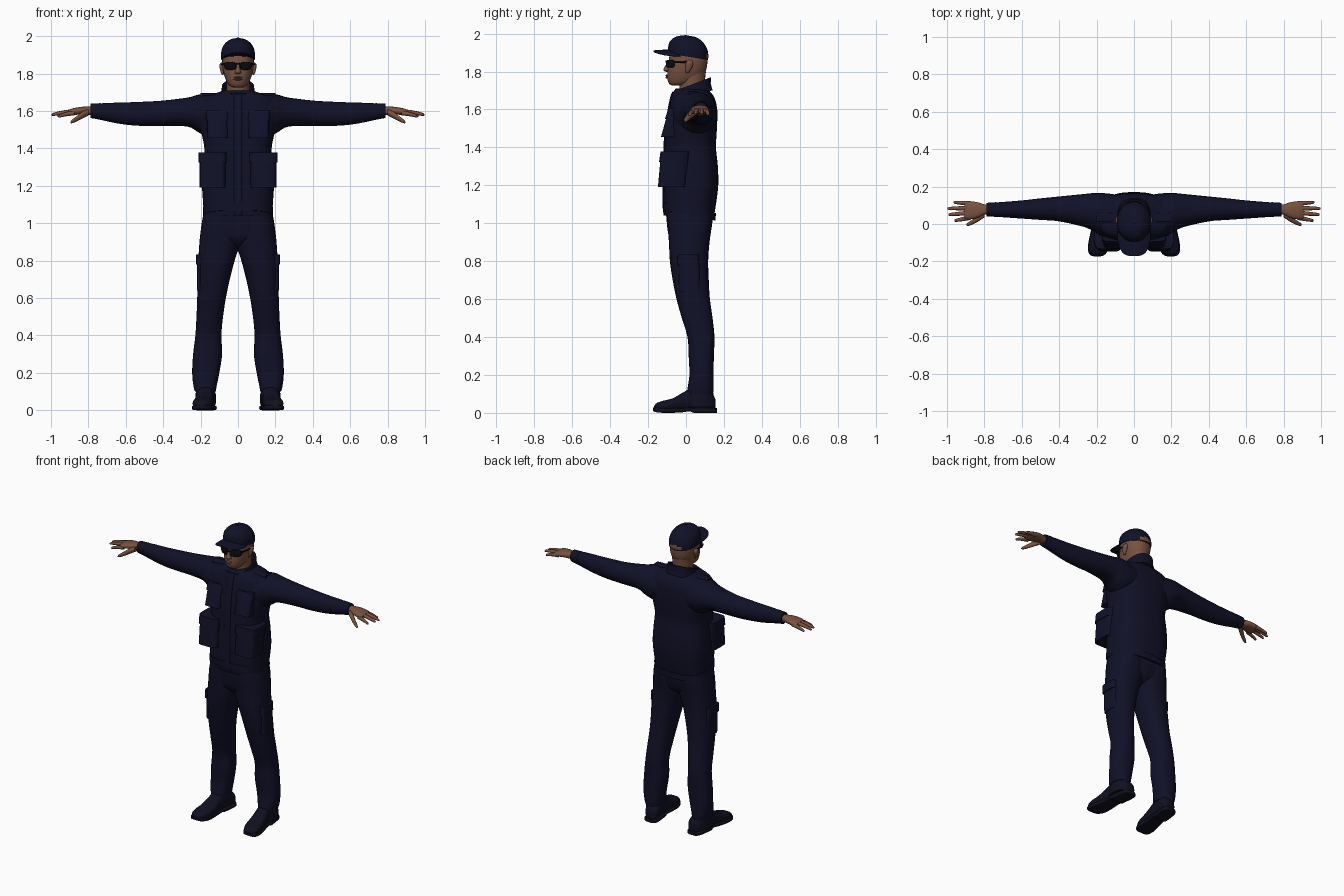
import bpy, bmesh, math


def material(name, rgb):
    m = bpy.data.materials.new(name)
    m.diffuse_color = (*rgb, 1)
    return m


NAVY = material("navy cloth", (0.0055, 0.0055, 0.021))
BOOT = material("boot leather", (0.005, 0.005, 0.015))
SKIN = material("brown skin", (0.19, 0.085, 0.05))
LIPS = material("lips", (0.15, 0.06, 0.042))
DARK = material("dark lens", (0.003, 0.003, 0.006))


def spline(rows, steps):
    """Smooth in-between sections."""
    out = []
    for i in range(len(rows) - 1):
        p = [rows[max(i - 1, 0)], rows[i], rows[i + 1], rows[min(i + 2, len(rows) - 1)]]
        for s in range(steps):
            t = s / steps
            out.append([0.5 * (2 * b + (c - a) * t + (2 * a - 5 * b + 4 * c - d) * t * t
                               + (3 * b - a - 3 * c + d) * t ** 3) for a, b, c, d in zip(*p)])
    return out + [list(rows[-1])]


def loft(name, axis, rows, mat, power=2.0, n=24, steps=4, mirror=False, warp=None):
    """Skin over sections (position, a_min, a_max, b_min, b_max) along an axis."""
    order = {'x': (2, 0, 1), 'y': (0, 2, 1), 'z': (0, 1, 2)}[axis]
    bm = bmesh.new()
    rings = []
    for t, a0, a1, b0, b1 in spline(rows, steps):
        ring = []
        for k in range(n):
            ang = 2 * math.pi * k / n
            c, s = math.cos(ang), math.sin(ang)
            u = math.copysign(abs(c) ** (2 / power), c)
            v = math.copysign(abs(s) ** (2 / power), s)
            p = ((a0 + a1) / 2 + u * (a1 - a0) / 2, (b0 + b1) / 2 + v * (b1 - b0) / 2, t)
            co = [p[i] for i in order]
            ring.append(bm.verts.new(warp(*co) if warp else co))
        rings.append(ring)
    for r0, r1 in zip(rings, rings[1:]):
        for k in range(n):
            bm.faces.new((r0[k], r0[(k + 1) % n], r1[(k + 1) % n], r1[k]))
    bm.faces.new(rings[0])
    bm.faces.new(rings[-1])
    bmesh.ops.recalc_face_normals(bm, faces=bm.faces)
    for f in bm.faces:
        f.smooth = True
    me = bpy.data.meshes.new(name)
    bm.to_mesh(me)
    bm.free()
    me.materials.append(mat)
    me.set_sharp_from_angle(angle=math.radians(45))
    ob = bpy.data.objects.new(name, me)
    bpy.context.collection.objects.link(ob)
    if mirror:
        ob.modifiers.new("mirror", 'MIRROR').use_mirror_merge = False
    return ob


def pocket(name, x, y, z, slope=0.0):
    """Padded pocket with a flap, on both sides."""
    lean = lambda px, py, pz: (px, py + slope * (pz - z[0]), pz)
    loft(name, 'z', [(z[0], *x, *y), (z[1], *x, *y)], NAVY, 5, steps=1, mirror=True, warp=lean)
    top = z[1] + 0.004
    e = 0.006
    loft(name + "_flap", 'z', [(top - 0.055, x[0] - e, x[1] + e, y[0] - e, y[1]),
                               (top, x[0] - e, x[1] + e, y[0] - e / 2, y[1])],
         NAVY, 5, steps=1, mirror=True, warp=lean)


# Jacket body, hem and front placket
body = [(1.04, -.184, .184, -.112, .148), (1.10, -.186, .186, -.118, .158),
        (1.20, -.192, .192, -.118, .170), (1.30, -.186, .186, -.116, .168),
        (1.40, -.180, .180, -.113, .158), (1.48, -.195, .195, -.108, .162),
        (1.56, -.212, .212, -.098, .165), (1.63, -.212, .212, -.085, .160),
        (1.67, -.185, .185, -.076, .145), (1.69, -.13, .13, -.068, .13),
        (1.71, -.08, .08, -.055, .11)]
loft("jacket_body", 'z', body, NAVY, 2.6, n=40)
loft("jacket_hem", 'z', [(1.045, -.187, .187, -.122, .155), (1.085, -.188, .188, -.124, .158)],
     NAVY, 2.6, n=40, steps=1, warp=lambda x, y, z: (x, y, z - 0.2 * y))
loft("front_placket", 'z', [(r[0], -.022, .022, r[3] - .006, r[3] + .03) for r in body[:-1]],
     NAVY, 6)

# Stand collar, hollow inside and higher at the back
loft("collar", 'z', [(1.65, -.10, .10, -.075, .14), (1.69, -.09, .09, -.072, .130),
                     (1.722, -.086, .086, -.075, .133), (1.722, -.076, .076, -.063, .122),
                     (1.69, -.07, .07, -.055, .11)],
     NAVY, 2.2, n=32, steps=1, warp=lambda x, y, z: (x, y, z + 0.38 * (y - .005)))

# Pockets on jacket and trousers
pocket("chest_pocket", (.055, .165), (-.132, -.03), (1.455, 1.60), 0.28)
pocket("hip_pocket", (.065, .205), (-.148, .0), (1.19, 1.375), 0.09)
pocket("cargo_pocket", (.14, .219), (-.035, .075), (.64, .83), -0.03)

# Shoulder straps
loft("shoulder_strap", 'x', [(.10, .01, .06, 1.67, 1.698), (.2, .01, .06, 1.67, 1.696)],
     NAVY, 5, steps=1, mirror=True)

# Sleeves and cuffs
loft("sleeve", 'x', [(.08, -.06, .155, 1.48, 1.68), (.16, -.070, .165, 1.465, 1.69),
                     (.21, -.042, .166, 1.485, 1.688), (.27, -.015, .160, 1.517, 1.672),
                     (.40, .014, .147, 1.52, 1.656), (.50, .022, .137, 1.52, 1.65),
                     (.60, .029, .126, 1.527, 1.646), (.70, .036, .118, 1.545, 1.643),
                     (.785, .043, .111, 1.566, 1.637)], NAVY, mirror=True)
loft("cuff", 'x', [(.735, .038, .117, 1.553, 1.642), (.788, .041, .113, 1.563, 1.639)],
     NAVY, steps=1, mirror=True)

# Hands
loft("palm", 'x', [(.76, .055, .10, 1.58, 1.62), (.80, .050, .105, 1.58, 1.624),
                   (.84, .032, .117, 1.582, 1.622), (.885, .024, .121, 1.578, 1.614),
                   (.905, .03, .117, 1.585, 1.606)], SKIN, 2.5, mirror=True)
for name, y0, y1, tip, z in (("index_finger", .034, .018, .960, 1.588),
                             ("middle_finger", .060, .050, .993, 1.597),
                             ("ring_finger", .085, .083, .998, 1.597),
                             ("little_finger", .110, .116, .965, 1.591)):
    rows = []
    for f, r in ((0, .012), (.4, .0115), (.8, .009), (.95, .007), (1, .002)):
        y, zz = y0 + (y1 - y0) * f, z - .018 * f * f
        rows.append((.875 + (tip - .875) * f, y - r, y + r, zz - r, zz + r))
    loft(name, 'x', rows, SKIN, n=12, steps=2, mirror=True)
loft("thumb", 'x', [(.80, .035, .075, 1.575, 1.61), (.83, .015, .05, 1.56, 1.598),
                    (.86, -.001, .026, 1.545, 1.575), (.885, -.010, .010, 1.535, 1.556),
                    (.896, -.008, .001, 1.535, 1.542)], SKIN, n=14, steps=3, mirror=True)

# Trousers
loft("trouser_leg", 'z', [(.10, .118, .230, .005, .143), (.13, .114, .238, .008, .145),
                          (.20, .100, .245, .018, .145), (.30, .085, .240, .014, .147),
                          (.40, .089, .228, .008, .150), (.50, .080, .222, -.022, .140),
                          (.60, .065, .218, -.050, .126), (.70, .044, .216, -.070, .120),
                          (.80, .018, .212, -.085, .117), (.90, -.012, .206, -.090, .124),
                          (1.0, -.012, .194, -.098, .138), (1.07, -.012, .18, -.098, .140)],
     NAVY, 2.3, n=28, mirror=True)
loft("trouser_seat", 'z', [(.865, -.02, .02, -.03, .05), (.90, -.09, .09, -.075, .10),
                           (.95, -.17, .17, -.095, .130), (1.07, -.184, .184, -.107, .146)],
     NAVY, 2.4, n=32)

# Boots: ankle shaft, upper with sloping toe, sole and heel
splay = lambda x, y, z: (x - .14 * (y - .05), y, z)
loft("boot_shaft", 'z', [(.03, .125, .228, -.01, .15), (.09, .126, .226, .0, .145),
                         (.14, .128, .224, .012, .14)], BOOT, mirror=True)
loft("boot_upper", 'y', [(-.168, .145, .185, .015, .035), (-.155, .125, .208, .01, .052),
                         (-.12, .113, .219, .01, .064), (-.07, .113, .219, .01, .077),
                         (-.02, .12, .215, .01, .105), (.03, .123, .215, .01, .13),
                         (.10, .125, .222, .01, .125), (.14, .13, .217, .01, .10),
                         (.155, .145, .20, .01, .07)], BOOT, 2.6, mirror=True, warp=splay)
loft("boot_sole", 'y', [(-.174, .15, .18, .012, .028), (-.16, .122, .211, .004, .028),
                        (-.11, .108, .223, 0, .026), (-.03, .117, .218, .002, .026),
                        (.02, .121, .216, .008, .026), (.045, .121, .222, 0, .026),
                        (.14, .126, .222, 0, .026), (.163, .145, .205, 0, .026)],
     BOOT, 5, mirror=True, warp=splay)

# Head and neck
loft("neck", 'z', [(1.66, -.062, .062, -.035, .105), (1.74, -.062, .062, -.035, .10),
                   (1.80, -.066, .066, -.04, .105)], SKIN)
loft("head", 'z', [(1.727, -.025, .025, -.075, -.02), (1.735, -.045, .045, -.088, .02),
                   (1.76, -.062, .062, -.098, .075), (1.80, -.076, .076, -.098, .103),
                   (1.84, -.083, .083, -.092, .112), (1.88, -.084, .084, -.088, .112),
                   (1.93, -.078, .078, -.075, .10), (1.96, -.05, .05, -.05, .06)],
     SKIN, 2.2, n=32)
loft("nose", 'z', [(1.798, -.010, .010, -.105, -.08), (1.804, -.019, .019, -.116, -.08),
                   (1.813, -.016, .016, -.119, -.08), (1.835, -.010, .010, -.107, -.08),
                   (1.86, -.008, .008, -.095, -.08)], SKIN, n=16)
for name, z in (("upper_lip", 1.779), ("lower_lip", 1.769)):
    loft(name, 'x', [(-.028, -.092, -.085, z - .002, z + .002),
                     (0, -.109, -.085, z - .006, z + .006),
                     (.028, -.092, -.085, z - .002, z + .002)], LIPS, n=12)
loft("ear", 'z', [(1.792, .077, .083, .0, .015), (1.803, .076, .091, -.003, .022),
                  (1.83, .076, .098, -.003, .036), (1.848, .076, .099, .0, .038),
                  (1.86, .078, .09, .01, .03)], SKIN, n=14, mirror=True)

# Sunglasses: wrapped lenses, bridge and side arms
wrap = lambda x, y, z: (x, y + 5.5 * x * x, z)
loft("lens", 'y', [(-.107, .012, .070, 1.824, 1.858), (-.103, .008, .074, 1.820, 1.862),
                   (-.088, .008, .074, 1.820, 1.862)], DARK, 3, steps=1, mirror=True, warp=wrap)
loft("bridge", 'x', [(-.012, -.109, -.10, 1.848, 1.858), (.012, -.109, -.10, 1.848, 1.858)],
     DARK, 3, n=12, steps=1)
loft("side_arm", 'y', [(-.072, .070, .080, 1.844, 1.857), (-.03, .082, .088, 1.846, 1.855),
                       (.02, .085, .091, 1.846, 1.854)], DARK, 4, n=12, mirror=True)

# Cap crown, with a skin gap above the back strap
cap = loft("cap_crown", 'z', [(1.878, -.090, .090, -.094, .116), (1.90, -.091, .091, -.095, .118),
                              (1.93, -.087, .087, -.091, .113), (1.955, -.074, .074, -.080, .097),
                              (1.975, -.053, .053, -.060, .072), (1.985, -.032, .032, -.038, .045),
                              (1.989, -.008, .008, -.012, .014)],
           NAVY, 2.1, n=40, warp=lambda x, y, z: (x, y, z - .16 * (y - .01) * (1 if z < 1.93 else
                                                  max(0.3, 1 - (z - 1.93) * 12))))
cap.data.materials.append(SKIN)
for f in cap.data.polygons:
    c = f.center
    if c.y > .09 and abs(c.x) < .042 and 1.872 < c.z < 1.895 - 4 * c.x ** 2:
        f.material_index = 1
loft("cap_button", 'z', [(1.982, -.009, .009, -.012, .006), (1.992, -.006, .006, -.009, .003)],
     NAVY, n=12, steps=1)

# Cap brim, drooping at the sides
loft("cap_brim", 'y', [(-.172, -.018, .018, 1.905, 1.911), (-.165, -.045, .045, 1.904, 1.912),
                       (-.145, -.068, .068, 1.904, 1.914), (-.11, -.083, .083, 1.902, 1.915),
                       (-.07, -.088, .088, 1.900, 1.914), (-.03, -.088, .088, 1.899, 1.912)],
     NAVY, 3, n=32, warp=lambda x, y, z: (x, y, z - 3.2 * x * x))
